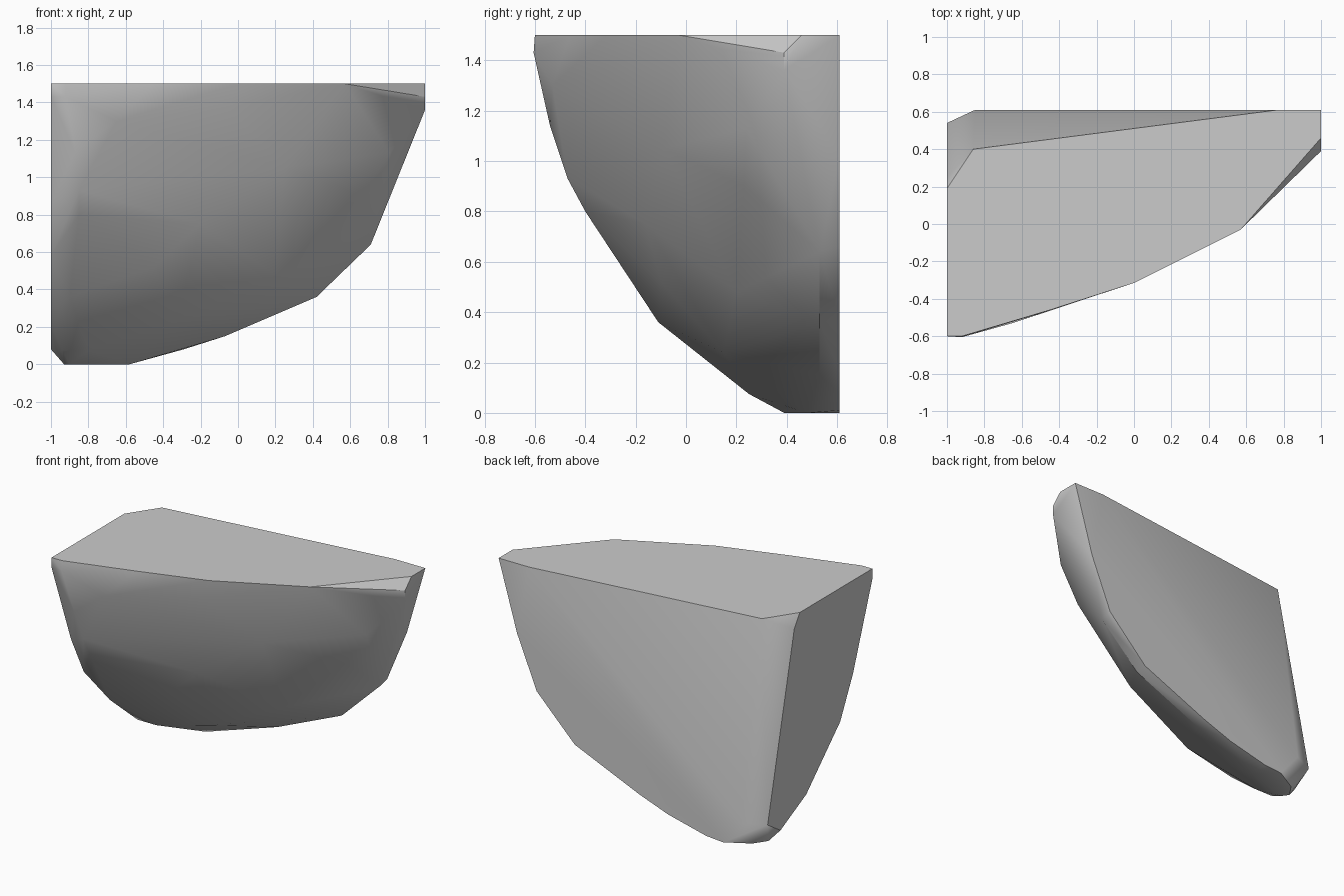
import bpy, bmesh
from math import radians

cube = bpy.data.objects.get("Cube")
if cube:
    bpy.data.objects.remove(cube, do_unlink=True)

# Flat cut end: outline on the x = -1 plane (y, z)
end_outline = [(.19, 1.5), (-.6, 1.5), (-.6, 1.43), (-.39, .86), (-.25, .58),
               (.12, .22), (.4, .08), (.54, .17), (.25, 1.41)]
# Flat top rim (x, y)
top_rim = [(-.92, -.6), (-.45, -.46), (0, -.315), (.57, -.03),
           (1, .46), (1, .61), (.77, .61), (-.86, .4)]
# Back plane outline at y = 0.61 (x, z)
back_outline = [(.86, 1.02), (.71, .66), (.42, .37), (-.07, .16), (-.29, .08),
                (-.58, .01), (-.71, 0), (-.85, .17)]
# Chipped corner, right shoulder, front swell and underside
corner = [(1, .39, 1.43), (1, .39, 1.36)]
shoulder = [(.81, .24, 1.13), (.66, .23, .9), (.71, .53, .64), (.42, .53, .36)]
swell = [(.25, -.09, 1.05), (-.2, -.16, .75), (-.45, -.1, .52), (-.65, -.53, 1.3),
         (-.05, -.31, 1.37), (-.92, -.605, 1.43), (-.87, -.54, 1.14),
         (-.85, -.47, .93), (-.85, -.4, .8), (-.9, -.11, .36)]
underside = [(.2, .2, .48), (-.32, .15, .24), (-.07, .53, .15), (-.8, .25, .075),
             (-.94, .25, .075), (-.9, .39, 0), (-.58, .48, 0), (-.93, .43, 0),
             (-.87, .52, 0)]

points = ([(-1, y, z) for y, z in end_outline]
          + [(x, y, 1.5) for x, y in top_rim]
          + [(x, .61, z) for x, z in back_outline]
          + corner + shoulder + swell + underside)

# Wrap the outlines into one solid chunk
bm = bmesh.new()
for p in points:
    bm.verts.new(p)
bmesh.ops.convex_hull(bm, input=bm.verts)
bmesh.ops.delete(bm, geom=[v for v in bm.verts if not v.link_faces], context='VERTS')
bmesh.ops.dissolve_limit(bm, angle_limit=radians(1), verts=bm.verts, edges=bm.edges)
bmesh.ops.recalc_face_normals(bm, faces=bm.faces)
mesh = bpy.data.meshes.new("rock_chunk")
bm.to_mesh(mesh)
bm.free()
rock = bpy.data.objects.new("rock_chunk", mesh)
bpy.context.collection.objects.link(rock)

# Plain stone grey
stone = bpy.data.materials.new("stone_grey")
stone.use_nodes = True
grey = (.6, .6, .6, 1)
stone.diffuse_color = grey
stone.node_tree.nodes["Principled BSDF"].inputs["Base Color"].default_value = grey
mesh.materials.append(stone)

# Soft facets with crisp rims; large facets lead the shading
bpy.context.view_layer.objects.active = rock
rock.select_set(True)
bpy.ops.object.shade_smooth_by_angle(angle=radians(32))
weighted = rock.modifiers.new("facet_shading", 'WEIGHTED_NORMAL')
weighted.keep_sharp = True
